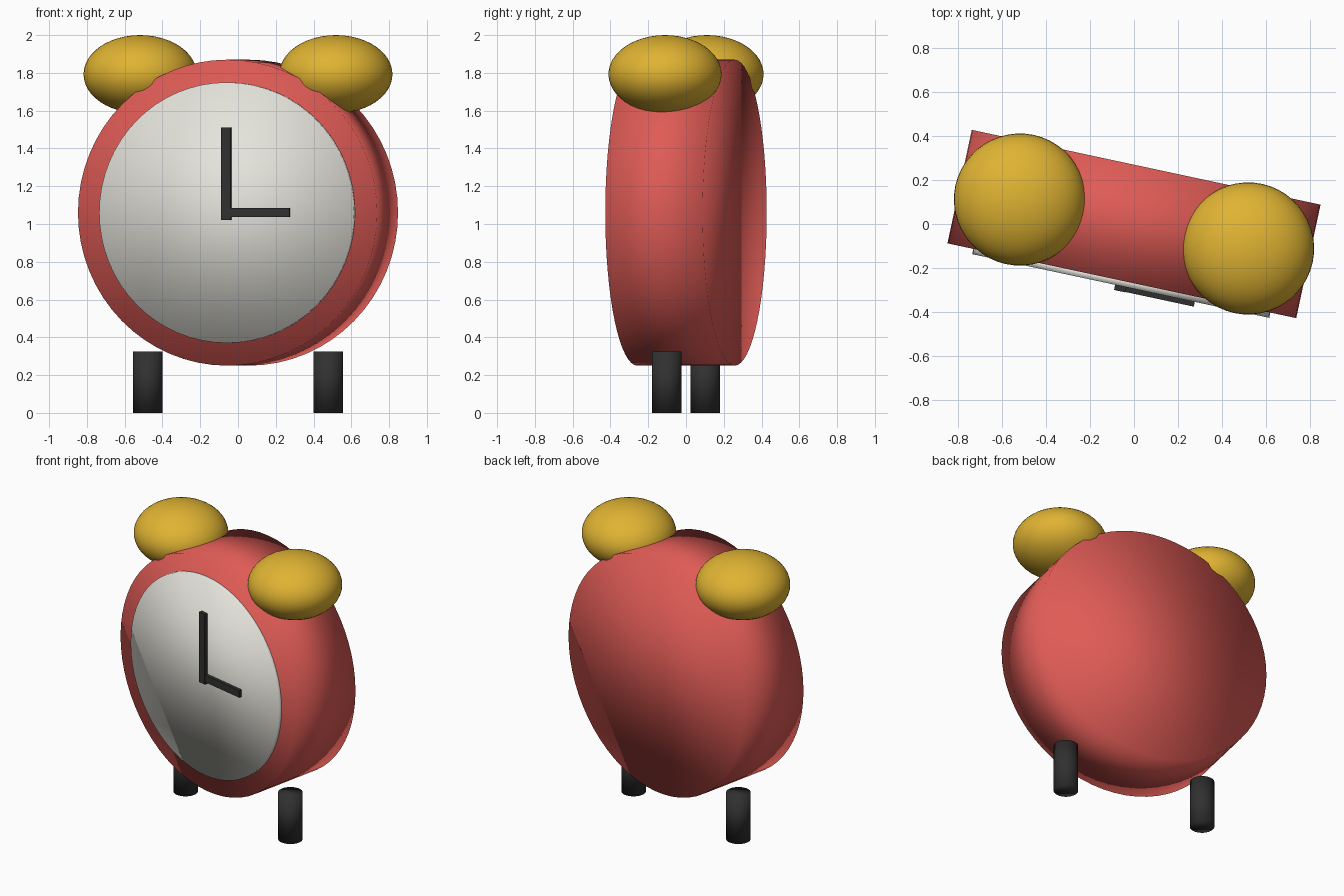
import bpy
import bmesh
from math import radians
from mathutils import Matrix, Vector

cube = bpy.data.objects.get("Cube")
if cube:
    bpy.data.objects.remove(cube, do_unlink=True)

# The whole clock is turned slightly about the vertical axis
TURN = Matrix.Rotation(radians(-12.1), 4, "Z")
LAY_DOWN = Matrix.Rotation(radians(90), 4, "X")
BODY_Z = 1.06


def material(name, color):
    mat = bpy.data.materials.new(name)
    mat.use_nodes = True
    mat.diffuse_color = (*color, 1)
    mat.node_tree.nodes["Principled BSDF"].inputs["Base Color"].default_value = (*color, 1)
    return mat


red = material("red enamel", (0.74, 0.105, 0.092))
gold = material("gold", (0.74, 0.45, 0.032))
cream = material("off white", (0.78, 0.77, 0.71))
black = material("black", (0.03, 0.03, 0.03))


def finish(bm, name, mat, place, smooth=True):
    """Place the part, turn it with the clock and add it to the scene."""
    bm.transform(TURN @ place)
    for face in bm.faces:
        face.smooth = smooth
    mesh = bpy.data.meshes.new(name)
    bm.to_mesh(mesh)
    bm.free()
    mesh.materials.append(mat)
    obj = bpy.data.objects.new(name, mesh)
    bpy.context.collection.objects.link(obj)
    return obj


def cylinder(name, mat, center, radius, length, sides, facing=Matrix()):
    bm = bmesh.new()
    bmesh.ops.create_cone(bm, cap_ends=True, segments=sides, radius1=radius,
                          radius2=radius, depth=length)
    return finish(bm, name, mat, Matrix.Translation(center) @ facing)


def ellipsoid(name, mat, center, radii):
    bm = bmesh.new()
    bmesh.ops.create_uvsphere(bm, u_segments=48, v_segments=24, radius=1)
    return finish(bm, name, mat,
                  Matrix.Translation(center) @ Matrix.Diagonal((*radii, 1)))


def box(name, mat, low, high):
    low, high = Vector(low), Vector(high)
    bm = bmesh.new()
    bmesh.ops.create_cube(bm, size=1)
    place = Matrix.Translation((low + high) / 2) @ Matrix.Diagonal((*(high - low), 1))
    return finish(bm, name, mat, place, smooth=False)


# Drum body and dial
cylinder("body", red, (0, 0, BODY_Z), 0.81, 0.527, 64, LAY_DOWN)
cylinder("dial", cream, (0, -0.268, BODY_Z), 0.69, 0.04, 64, LAY_DOWN)

# Hands
box("minute_hand", black, (-0.026, -0.312, 1.02), (0.026, -0.286, 1.51))
box("hour_hand", black, (0, -0.31, 1.036), (0.344, -0.286, 1.086))

# Bells and legs on both sides
for side, sign in (("left", 1), ("right", -1)):
    ellipsoid(side + "_bell", gold, (sign * 0.53, 0, 1.793), (0.3, 0.3, 0.207))
    cylinder(side + "_leg", black, (sign * 0.488, 0, 0.163), 0.078, 0.326, 32)
